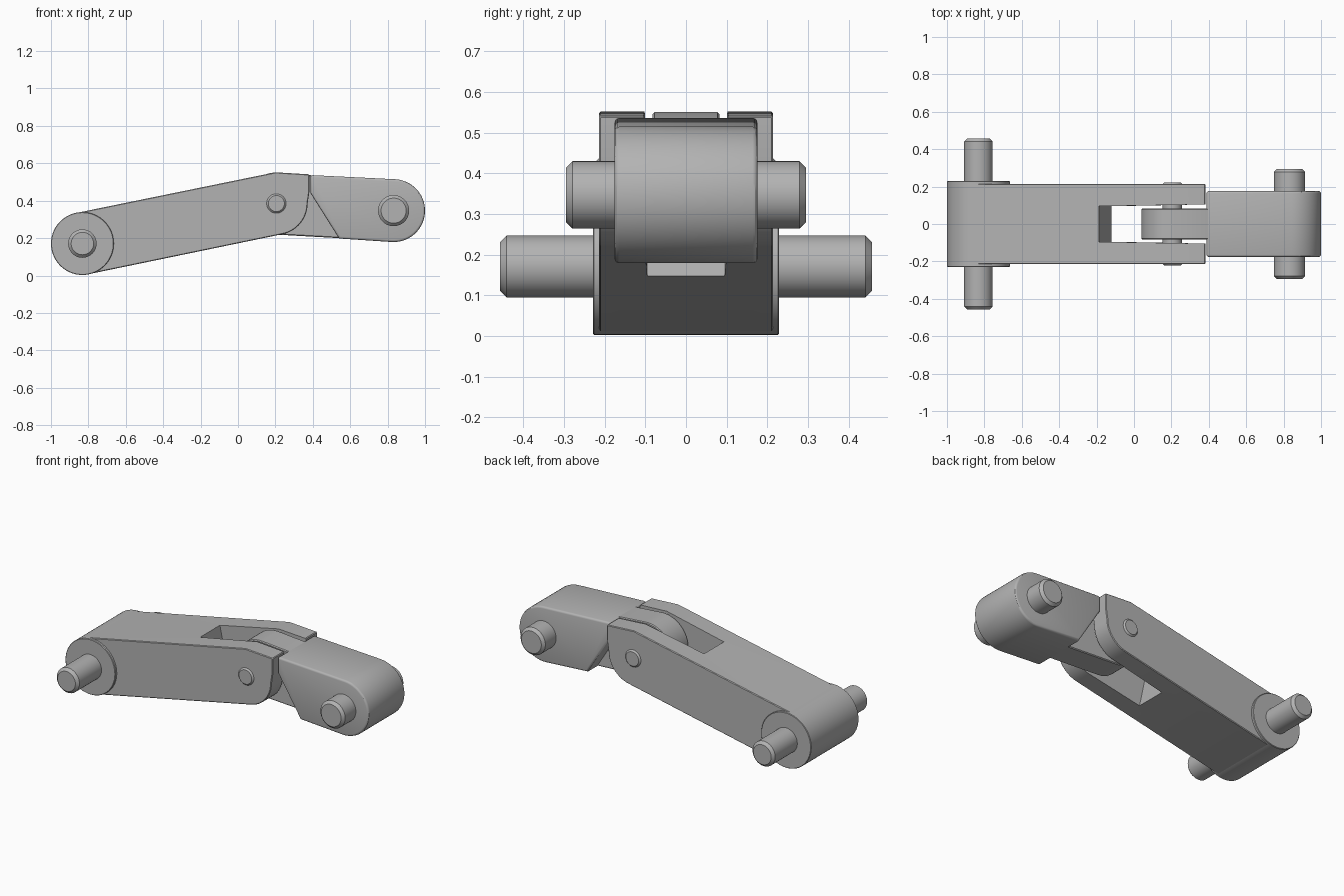
import bpy
import bmesh
from math import sin, cos, radians

cube = bpy.data.objects.get("Cube")
if cube:
    bpy.data.objects.remove(cube, do_unlink=True)

grey = bpy.data.materials.new("machined_grey")
grey.use_nodes = True
colour = (0.45, 0.45, 0.45, 1)
grey.diffuse_color = colour
grey.node_tree.nodes["Principled BSDF"].inputs["Base Color"].default_value = colour

TAIL = (-0.832, 0.171)
HINGE = (0.205, 0.385)
NOSE = (0.832, 0.347)
R = 0.168


def arc(centre, radius, start, end, steps=28):
    angles = [radians(start + (end - start) * i / steps) for i in range(steps + 1)]
    return [(centre[0] + radius * cos(a), centre[1] + radius * sin(a)) for a in angles]


def finish(obj):
    """Apply modifiers and keep edges crisp."""
    bpy.ops.object.select_all(action='DESELECT')
    obj.select_set(True)
    bpy.context.view_layer.objects.active = obj
    for mod in list(obj.modifiers):
        bpy.ops.object.modifier_apply(modifier=mod.name)
    bpy.ops.object.shade_smooth_by_angle(angle=radians(30))


def prism(name, outline, half, bevel=0.0, segments=2):
    """Side outline in x and z, extruded symmetrically along y."""
    bm = bmesh.new()
    face = bm.faces.new([bm.verts.new((x, -half, z)) for x, z in outline])
    grown = bmesh.ops.extrude_face_region(bm, geom=[face])["geom"]
    for v in grown:
        if isinstance(v, bmesh.types.BMVert):
            v.co.y = half
    bmesh.ops.recalc_face_normals(bm, faces=bm.faces)
    mesh = bpy.data.meshes.new(name)
    bm.to_mesh(mesh)
    bm.free()
    mesh.materials.append(grey)
    obj = bpy.data.objects.new(name, mesh)
    bpy.context.collection.objects.link(obj)
    if bevel:
        mod = obj.modifiers.new("edge", 'BEVEL')
        mod.width = bevel
        mod.segments = segments
        mod.limit_method = 'ANGLE'
        mod.angle_limit = radians(60)
    return obj


def pin(name, centre, radius, half, chamfer):
    finish(prism(name, arc(centre, radius, 0, 352.5, 47), half, chamfer, 1))


# Long forked arm
outline = (arc(TAIL, R - 0.001, 101.4, 281.4) + arc(HINGE, R - 0.001, 281.4, 360, 14)
           + [(0.382, 0.45), (0.382, 0.541), (0.2, 0.552)])
long_arm = prism("long_arm", outline, 0.214, 0.004, 1)

# Slot through the fork, widening slightly towards its open end
slot = prism("slot_cutter", [(-0.209, 0.573), (-0.099, 0.05), (0.6, 0.05), (0.6, 0.8)], 0.095)
for v in slot.data.vertices:
    if v.co.x > 0:
        v.co.y *= 1.14
cut = long_arm.modifiers.new("slot", 'BOOLEAN')
cut.operation = 'DIFFERENCE'
cut.solver = 'EXACT'
cut.object = slot
slot.hide_render = True
finish(long_arm)
bpy.data.objects.remove(slot, do_unlink=True)

# Raised round boss at the tail
finish(prism("tail_boss", arc(TAIL, R, 0, 354, 59), 0.229, 0.003, 1))

# Short arm with slanted shoulder
outline = ([(0.388, 0.44), (0.388, 0.537)] + arc(NOSE, R, 87, -93)
           + [(0.54, 0.198)])
finish(prism("short_arm", outline, 0.176, 0.012, 3))

# Tongue that sits in the fork
outline = (arc(HINGE, R - 0.002, 87, 267)
           + [(0.56, 0.199), (0.6, 0.3), (0.5, 0.5), (0.44, 0.532)])
finish(prism("hinge_tongue", outline, 0.082, 0.005, 1))

# Pins
pin("tail_pin", TAIL, 0.076, 0.457, 0.016)
pin("hinge_pin", HINGE, 0.052, 0.223, 0.009)
pin("nose_pin", NOSE, 0.083, 0.295, 0.016)
